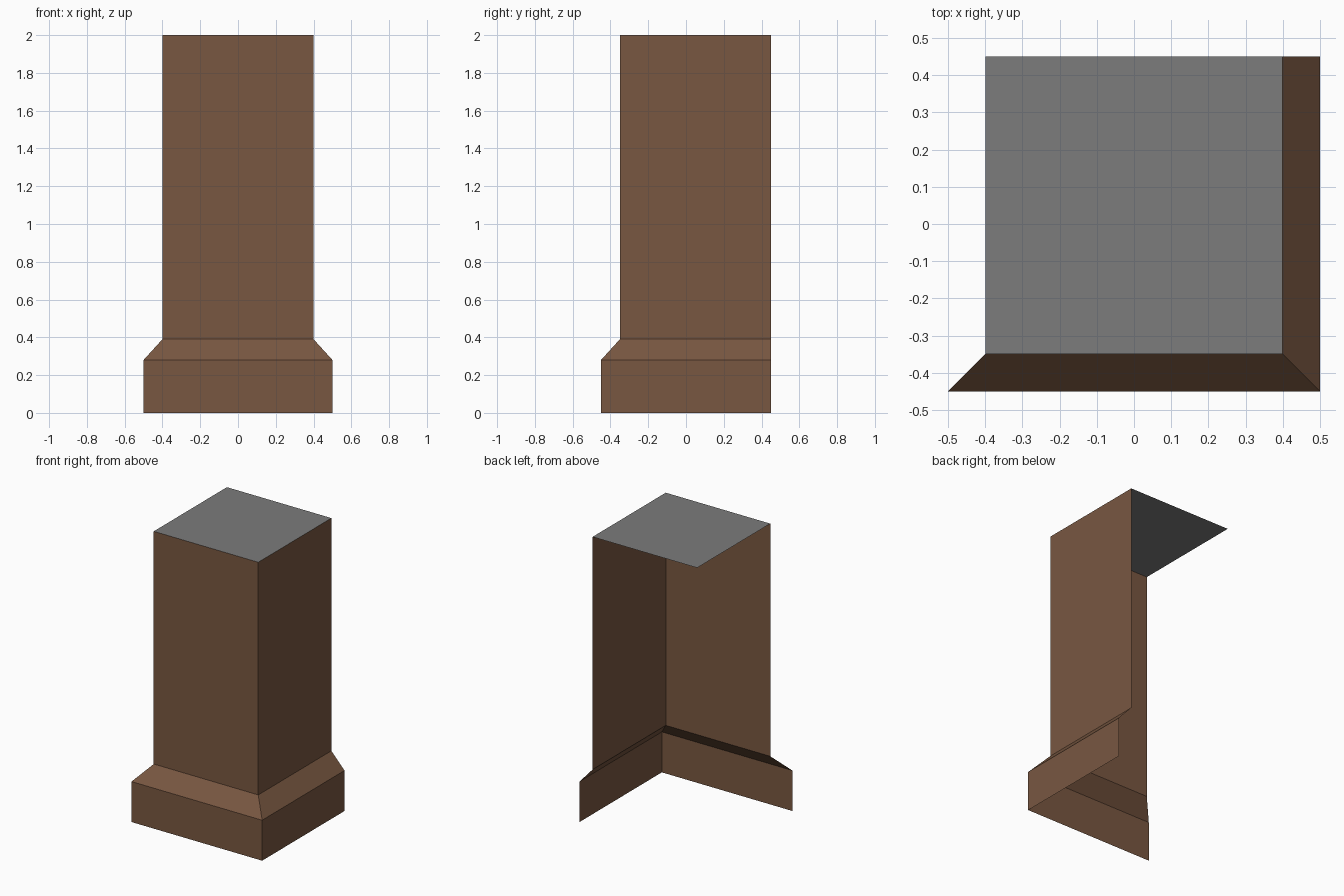
import bpy

if "Cube" in bpy.data.objects:
    bpy.data.objects.remove(bpy.data.objects["Cube"])


def material(name, rgb):
    m = bpy.data.materials.new(name)
    m.diffuse_color = (*rgb, 1)
    m.use_nodes = True
    m.node_tree.nodes["Principled BSDF"].inputs["Base Color"].default_value = m.diffuse_color
    return m


def mesh_part(name, verts, faces, mat):
    me = bpy.data.meshes.new(name)
    me.from_pydata(verts, [], faces)
    me.materials.append(mat)
    ob = bpy.data.objects.new(name, me)
    bpy.context.collection.objects.link(ob)
    return ob


brown = material("brown_brick", (0.19, 0.096, 0.053))
grey = material("grey_cap", (0.2, 0.2, 0.2))

# Open corner outline: front-left end, front-right corner, back-right end,
# each with its outward mitre direction
outline = [((-0.4, -0.35), (-1, -1)), ((0.4, -0.35), (1, -1)), ((0.4, 0.45), (1, 0))]


def wall(name, profile):
    """Sweep a (outset, height) profile along the open outline."""
    n = len(outline)
    verts = [(x + dx * o, y + dy * o, z)
             for o, z in profile for (x, y), (dx, dy) in outline]
    faces = [(r * n + c, r * n + c + 1, (r + 1) * n + c + 1, (r + 1) * n + c)
             for r in range(len(profile) - 1) for c in range(n - 1)]
    return mesh_part(name, verts, faces, brown)


# Plinth with sloped ledge, and tall shaft (open at left, back and bottom)
wall("plinth", [(0.1, 0), (0.1, 0.28), (0, 0.39)])
wall("shaft", [(0, 0.39), (0, 2)])

# Flat top sheet
mesh_part("top_cap", [(-0.4, -0.35, 2), (0.4, -0.35, 2), (0.4, 0.45, 2), (-0.4, 0.45, 2)],
          [(0, 1, 2, 3)], grey)
